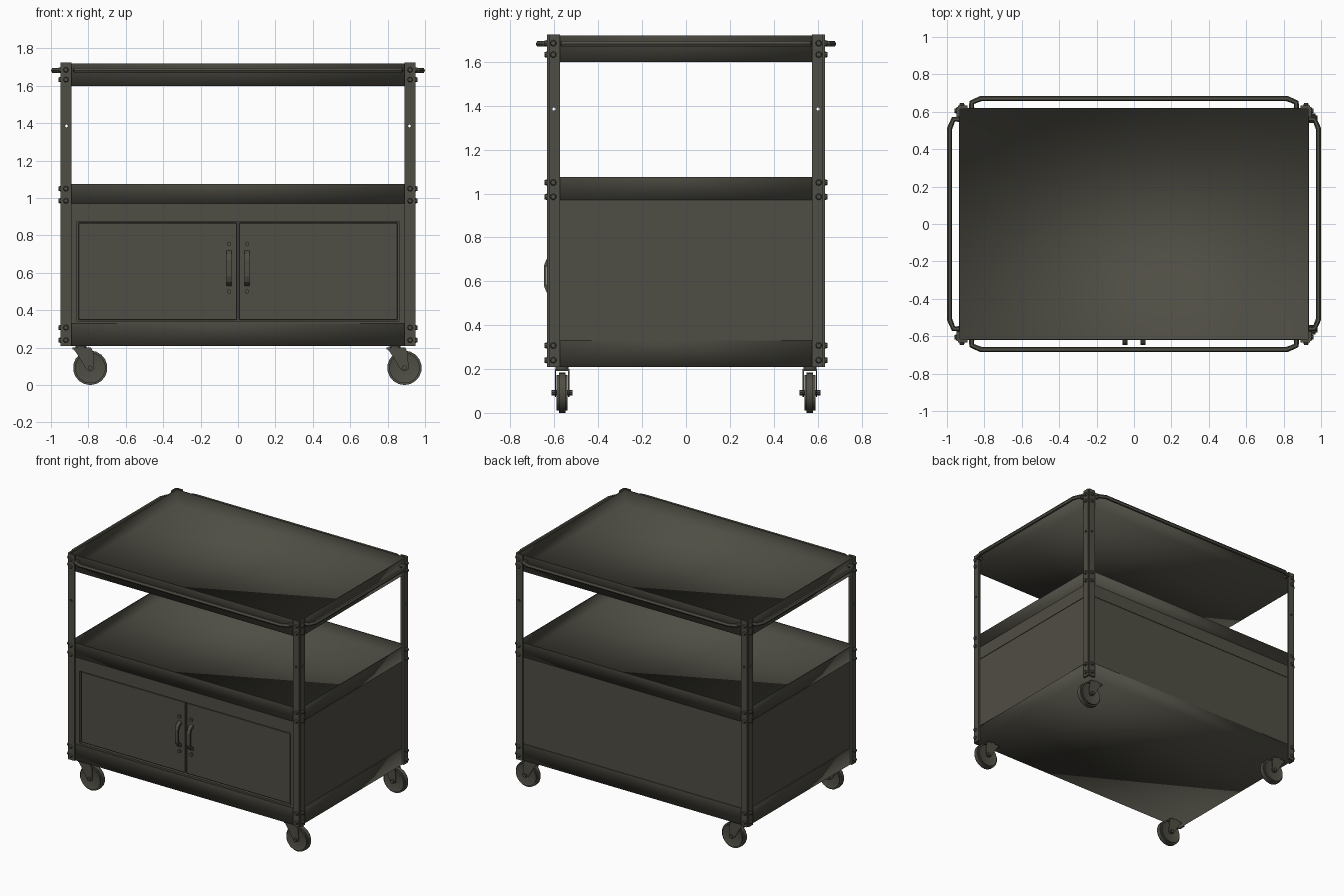
import bpy, bmesh, math
from mathutils import Matrix, Vector

cube = bpy.data.objects.get("Cube")
if cube:
    bpy.data.objects.remove(cube)

olive = bpy.data.materials.new("olive_metal")
olive.use_nodes = True
COLOUR = (0.078, 0.075, 0.058, 1)
olive.diffuse_color = COLOUR
olive.node_tree.nodes["Principled BSDF"].inputs["Base Color"].default_value = COLOUR


def finish(name, bm, smooth=True):
    bmesh.ops.recalc_face_normals(bm, faces=bm.faces)
    mesh = bpy.data.meshes.new(name)
    bm.to_mesh(mesh)
    bm.free()
    mesh.materials.append(olive)
    ob = bpy.data.objects.new(name, mesh)
    bpy.context.collection.objects.link(ob)
    if smooth:
        select(ob)
        bpy.ops.object.shade_smooth_by_angle(angle=math.radians(35))
    return ob


def select(ob):
    bpy.ops.object.select_all(action='DESELECT')
    ob.select_set(True)
    bpy.context.view_layer.objects.active = ob


def add_box(bm, lo, hi):
    lo, hi = Vector(lo), Vector(hi)
    mat = Matrix.Translation((lo + hi) / 2) @ Matrix.Diagonal((*(hi - lo), 1))
    return bmesh.ops.create_cube(bm, size=1, matrix=mat)["verts"]


def box(name, lo, hi, bevel=0.0):
    bm = bmesh.new()
    add_box(bm, lo, hi)
    if bevel:
        bmesh.ops.bevel(bm, geom=bm.edges[:], offset=bevel, segments=1, affect='EDGES')
    return finish(name, bm, False)


def add_cyl(bm, centre, axis, r, depth, sides, r2=None):
    rot = Vector((0, 0, 1)).rotation_difference(Vector(axis)).to_matrix().to_4x4()
    bmesh.ops.create_cone(bm, cap_ends=True, segments=sides, radius1=r,
                          radius2=r if r2 is None else r2, depth=depth,
                          matrix=Matrix.Translation(centre) @ rot)


def prism(bm, points, shift):
    face = bm.faces.new([bm.verts.new(p) for p in points])
    ext = bmesh.ops.extrude_face_region(bm, geom=[face])["geom"]
    bmesh.ops.translate(bm, vec=shift, verts=[v for v in ext if isinstance(v, bmesh.types.BMVert)])


def tube(name, points, radius):
    curve = bpy.data.curves.new(name, 'CURVE')
    curve.dimensions = '3D'
    curve.bevel_depth, curve.bevel_resolution = radius, 1
    curve.use_fill_caps = True
    spline = curve.splines.new('POLY')
    spline.points.add(len(points) - 1)
    for p, co in zip(spline.points, points):
        p.co = (*co, 1)
    curve.materials.append(olive)
    ob = bpy.data.objects.new(name, curve)
    bpy.context.collection.objects.link(ob)
    select(ob)
    bpy.ops.object.convert(target='MESH')
    bpy.ops.object.shade_smooth_by_angle(angle=math.radians(50))


# Folded sheet trays: softly shaded folds, crisp rim
def tray(name, z0, z1, hx=0.935, hy=0.62, t=0.008):
    bm = bmesh.new()
    add_box(bm, (-hx, -hy, z0), (hx, hy, z1))
    bm.faces.ensure_lookup_table()
    top = max(bm.faces, key=lambda f: f.calc_center_median().z)
    bmesh.ops.inset_region(bm, faces=[top], thickness=t)
    low = bmesh.ops.extrude_discrete_faces(bm, faces=[top])["faces"][0]
    bmesh.ops.translate(bm, vec=(0, 0, z0 + t - z1), verts=low.verts)
    bmesh.ops.remove_doubles(bm, verts=bm.verts, dist=1e-5)
    for f in bm.faces:
        f.smooth = True
    for e in bm.edges:
        e.smooth = not all(v.co.z > z1 - 1e-4 for v in e.verts)
    finish(name, bm, False)


tray("top_tray", 1.60, 1.72)
tray("middle_tray", 0.97, 1.075)
tray("bottom_tray", 0.21, 0.33)

# Cabinet between the lower trays
box("cabinet_body", (-0.929, -0.585, 0.24), (0.929, 0.614, 0.88))
box("cabinet_top_band", (-0.933, -0.618, 0.875), (0.933, 0.618, 0.972))
box("door_sill", (-0.929, -0.614, 0.32), (0.929, -0.58, 0.342))
for s, side in ((1, "left"), (-1, "right")):
    xs = sorted((s * 0.86, s * 0.929))
    box(side + "_door_stile", (xs[0], -0.616, 0.33), (xs[1], -0.58, 0.88))
    xs = sorted((s * 0.005, s * 0.853))
    box(side + "_door", (xs[0], -0.607, 0.348), (xs[1], -0.58, 0.868), 0.003)
    # Bowed pull handle and its round studs
    x = s * 0.048
    bm = bmesh.new()
    outer = [(0.53, -0.606), (0.55, -0.636), (0.58, -0.648), (0.67, -0.648),
             (0.70, -0.636), (0.72, -0.606)]
    inner = [(0.695, -0.606), (0.685, -0.628), (0.665, -0.635), (0.585, -0.635),
             (0.565, -0.628), (0.555, -0.606)]
    prism(bm, [(x - 0.013, y, z) for z, y in outer + inner], (0.026, 0, 0))
    finish(side + "_door_handle", bm, False)
    bm = bmesh.new()
    for z in (0.755, 0.50):
        add_cyl(bm, (x, -0.613, z), (0, -1, 0), 0.012, 0.016, 8)
    finish(side + "_door_studs", bm)

# Angle-iron legs with a drilled hole in each flange, and their bolts
HX, HY, W, T = 0.948, 0.633, 0.058, 0.013
section = [(0, 0), (W, 0), (W, T), (T, T), (T, W), (0, W)]
for sx in (1, -1):
    for sy in (1, -1):
        tag = ("front" if sy < 0 else "back") + ("_left" if sx > 0 else "_right")
        bm = bmesh.new()
        prism(bm, [(sx * (HX - a), sy * (HY - b), 0.21) for a, b in section], (0, 0, 1.515))
        corner = [e for e in bm.edges if all(abs(abs(v.co.x) - HX) < 1e-4 and
                                             abs(abs(v.co.y) - HY) < 1e-4 for v in e.verts)]
        bmesh.ops.bevel(bm, geom=corner, offset=0.008, segments=2, affect='EDGES')
        leg = finish(tag + "_leg", bm)
        cut = bmesh.new()
        add_cyl(cut, (sx * 0.917, sy * HY, 1.385), (0, 1, 0), 0.008, 0.05, 8)
        add_cyl(cut, (sx * HX, sy * 0.602, 1.385), (1, 0, 0), 0.008, 0.05, 8)
        cutter = finish("hole_cutter", cut, False)
        mod = leg.modifiers.new("holes", 'BOOLEAN')
        mod.operation, mod.object = 'DIFFERENCE', cutter
        select(leg)
        bpy.ops.object.modifier_apply(modifier="holes")
        bpy.data.objects.remove(cutter)

        bm = bmesh.new()
        for z in (1.685, 1.633, 1.05, 0.985, 0.307, 0.24):
            add_cyl(bm, (sx * 0.92, sy * (HY + 0.004), z), (0, sy, 0), 0.016, 0.018, 8, 0.011)
            add_cyl(bm, (sx * (HX + 0.004), sy * 0.605, z), (sx, 0, 0), 0.016, 0.018, 8, 0.011)
        finish(tag + "_bolts", bm)

# Push rails round the top tray
for s in (1, -1):
    for name, reach, wall, swap in (("rail", 0.868, 0.615, False), ("side_rail", 0.56, 0.93, True)):
        path = [(-reach, 0), (-reach, 0.035), (-reach + 0.05, 0.056)]
        path += [(-a, d) for a, d in reversed(path)]
        pts = [(a, s * (wall + d), 1.682) for a, d in path]
        if swap:
            pts = [(y, x, z) for x, y, z in pts]
        where = ("left" if s > 0 else "right") if swap else ("back" if s > 0 else "front")
        tube(where + "_" + name, pts, 0.0145)

# Swivel casters, all trailing the same way
for sx in (1, -1):
    for sy in (1, -1):
        tag = ("front" if sy < 0 else "back") + ("_left" if sx > 0 else "_right")
        x, y = sx * 0.84, sy * 0.565
        wx, wz = x + 0.05, 0.092
        bm = bmesh.new()
        add_cyl(bm, (wx, y, wz), (0, 1, 0), 0.092, 0.05, 18)
        rims = [e for e in bm.edges if abs(e.verts[0].co.y - e.verts[1].co.y) < 1e-4]
        bmesh.ops.bevel(bm, geom=rims, offset=0.01, segments=2, affect='EDGES')
        caps = [f for f in bm.faces if len(f.verts) > 8]
        bmesh.ops.inset_individual(bm, faces=caps, thickness=0.02, depth=-0.006)
        finish(tag + "_wheel", bm)
        bm = bmesh.new()
        for s in (1, -1):
            fork = [(x - 0.045, 0.2), (x - 0.02, 0.165), (wx - 0.022, 0.085), (wx, 0.072),
                    (wx + 0.022, 0.085), (wx + 0.018, 0.17), (x + 0.055, 0.2)]
            prism(bm, [(px, y + s * 0.028, pz) for px, pz in fork], (0, s * 0.005, 0))
        add_box(bm, (x - 0.045, y - 0.033, 0.19), (x + 0.055, y + 0.033, 0.201))
        add_cyl(bm, (x, y, 0.205), (0, 0, 1), 0.03, 0.02, 12)
        add_cyl(bm, (wx, y, wz), (0, 1, 0), 0.013, 0.095, 8)
        finish(tag + "_caster_fork", bm)
